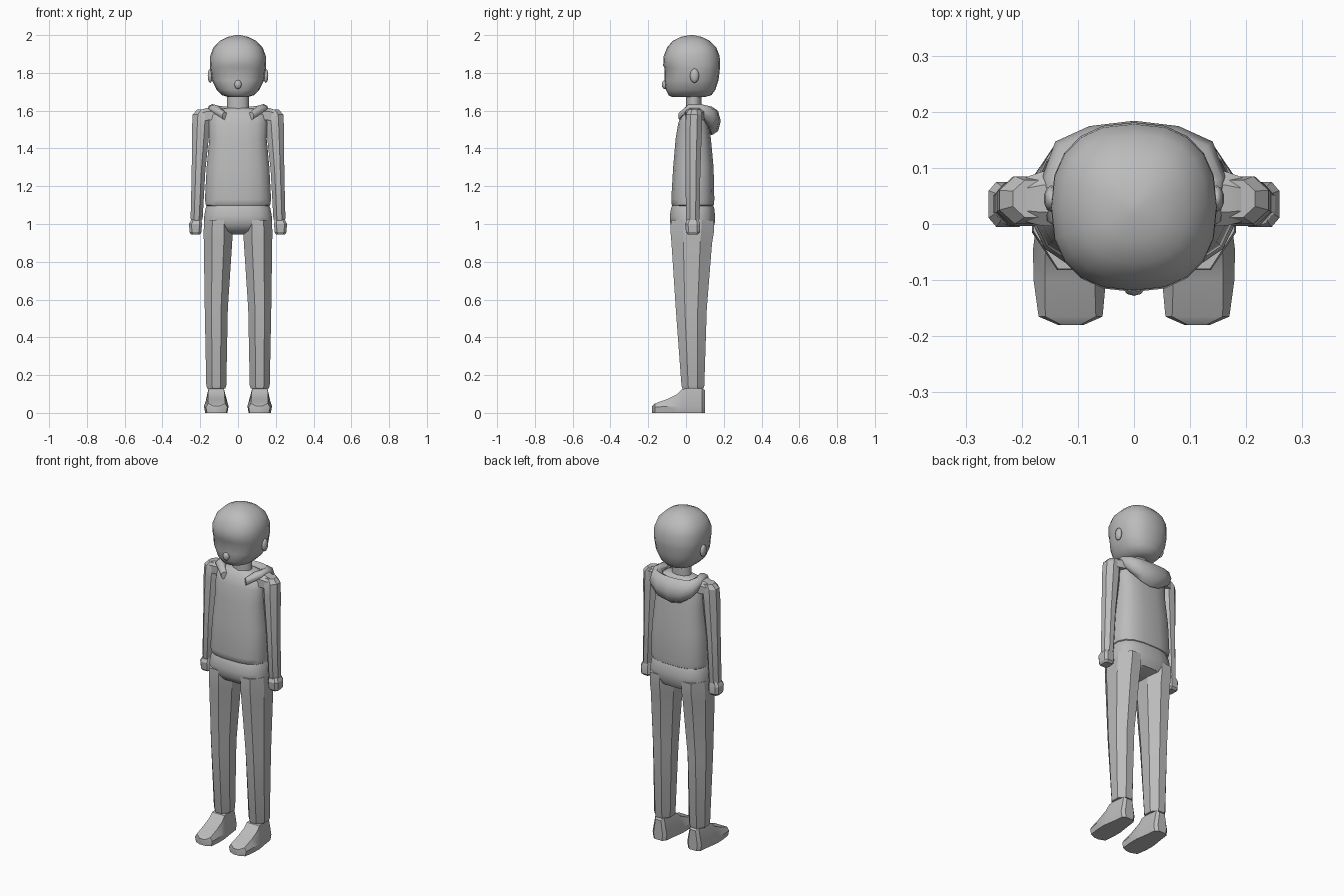
import bpy, bmesh, math
from mathutils import Vector

if "Cube" in bpy.data.objects:
    bpy.data.objects.remove(bpy.data.objects["Cube"])

GREY = (0.5, 0.5, 0.5, 1)
mat = bpy.data.materials.new("plain grey")
mat.use_nodes = True
mat.diffuse_color = GREY
mat.node_tree.nodes["Principled BSDF"].inputs["Base Color"].default_value = GREY


def finish(name, bm, angle):
    bmesh.ops.recalc_face_normals(bm, faces=bm.faces)
    mesh = bpy.data.meshes.new(name)
    bm.to_mesh(mesh)
    bm.free()
    mesh.materials.append(mat)
    ob = bpy.data.objects.new(name, mesh)
    bpy.context.collection.objects.link(ob)
    bpy.ops.object.select_all(action='DESELECT')
    ob.select_set(True)
    bpy.context.view_layer.objects.active = ob
    bpy.ops.object.shade_smooth_by_angle(angle=math.radians(angle))
    return ob


def loft(name, rings, angle=25, side=1):
    """Skin a list of equal-sized point rings and cap both ends."""
    bm = bmesh.new()
    rows = [[bm.verts.new((p[0] * side, p[1], p[2])) for p in r] for r in rings]
    n = len(rows[0])
    for a, b in zip(rows, rows[1:]):
        for i in range(n):
            j = (i + 1) % n
            bm.faces.new((a[i], a[j], b[j], b[i]))
    bm.faces.new(rows[0])
    bm.faces.new(rows[-1])
    return finish(name, bm, angle)


def ring(z, cx, rx, y0, y1, n=8, power=2.0, turn=0.5):
    """Horizontal rounded section that fills the given width and depth."""
    pts = []
    for i in range(n):
        t = (i + turn) * math.tau / n
        c, s = math.cos(t), math.sin(t)
        pts.append((math.copysign(abs(c) ** (2 / power), c),
                    math.copysign(abs(s) ** (2 / power), s)))
    mx, my = max(p[0] for p in pts), max(p[1] for p in pts)
    cy, ry = (y0 + y1) / 2, (y1 - y0) / 2
    return [Vector((cx + rx * x / mx, cy + ry * y / my, z)) for x, y in pts]


def ball(name, centre, size, angle=60):
    bm = bmesh.new()
    bmesh.ops.create_uvsphere(bm, u_segments=10, v_segments=6, radius=1)
    for v in bm.verts:
        v.co = Vector(centre) + Vector([a * b for a, b in zip(v.co, size)])
    return finish(name, bm, angle)


# head: height, half width, front, back (with a small brow step)
head = [(1.672, .05, -.075, .10), (1.682, .085, -.092, .135), (1.71, .113, -.107, .155),
        (1.76, .138, -.114, .172), (1.825, .147, -.113, .18), (1.838, .148, -.121, .181),
        (1.89, .147, -.118, .178), (1.935, .13, -.10, .16), (1.97, .095, -.07, .125),
        (1.99, .055, -.03, .085), (2.0, .012, .02, .04)]
loft("head", [ring(z, 0, w, a, b, 20, 2.4, 0) for z, w, a, b in head], 50)
ball("nose", (0, -.112, 1.738), (.02, .016, .024))
loft("neck", [ring(z, 0, .057, .0, .082, 10) for z in (1.57, 1.7)], 50)

# sweater body
torso = [(1.09, .158, -.065, .135), (1.10, .17, -.075, .147), (1.13, .175, -.078, .15),
         (1.3, .166, -.068, .146), (1.45, .152, -.055, .132), (1.53, .155, -.042, .122),
         (1.58, .15, -.025, .11), (1.605, .11, -.005, .10), (1.615, .06, .005, .09)]
loft("sweater_body", [ring(z, 0, w, a, b, 16, 2.8) for z, w, a, b in torso], 40)

# hood: centre x, y, z, thickness and half height, from front tip to middle back
half = [(.07, -.03, 1.572, .018, .022), (.125, .01, 1.612, .03, .02),
        (.135, .075, 1.60, .03, .035), (.108, .12, 1.57, .042, .055),
        (.058, .135, 1.552, .045, .07), (0, .137, 1.545, .047, .075)]
path = half + [(-x, y, z, r, h) for x, y, z, r, h in half[-2::-1]]
sections = []
for x, y, z, r, h in path:
    out = Vector((x, y - .03, 0)).normalized()
    sections.append([Vector((x, y, z)) + out * r * math.cos(t) + Vector((0, 0, h * math.sin(t)))
                     for t in [i * math.tau / 8 for i in range(8)]])
loft("hood", sections, 50)

# trousers
hips = [(.945, .05, -.02, .08), (.965, .13, -.06, .135), (1.0, .18, -.083, .152),
        (1.04, .179, -.086, .154), (1.08, .172, -.08, .15), (1.10, .165, -.072, .143)]
loft("trouser_hips", [ring(z, 0, w, a, b, 16, 2.7) for z, w, a, b in hips], 35)

LEG = [(.13, .115, .048, -.02, .093), (.145, .115, .053, -.024, .097),
       (.55, .115, .061, -.054, .11), (.9, .106, .075, -.077, .138),
       (.96, .105, .077, -.082, .148), (1.02, .105, .074, -.08, .148)]
ARM = [(1.015, .221, .027, .005, .068), (1.03, .219, .032, .0, .072),
       (1.28, .209, .036, -.003, .076), (1.5, .197, .047, -.004, .084),
       (1.58, .193, .047, .0, .085), (1.605, .18, .036, .012, .078)]
HAND = [(.945, .225, .024, .008, .064), (.957, .225, .032, .0, .074),
        (1.0, .225, .034, -.005, .075), (1.03, .219, .025, .01, .065)]
# shoe: y, inner x, outer x, height, top inset
SHOE = [(.1, .085, .145, .12, .012), (.085, .068, .162, .132, .018),
        (.02, .06, .17, .134, .018), (-.022, .054, .177, .125, .02),
        (-.045, .05, .18, .1, .022), (-.1, .05, .179, .073, .02),
        (-.165, .056, .17, .05, .012), (-.18, .09, .135, .036, .006)]


def shoe_section(y, a, b, h, inset):
    mid = min(.035, h * .6)
    return [Vector(p) for p in ((a + .006, y, 0), (b - .006, y, 0), (b, y, mid),
                                (b - inset, y, h), (a + inset, y, h), (a, y, mid))]


for label, side in (("left", 1), ("right", -1)):
    loft(label + "_leg", [ring(*r) for r in LEG], 25, side)
    loft(label + "_arm", [ring(*r) for r in ARM], 25, side)
    loft(label + "_hand", [ring(*r, power=3.5) for r in HAND], 25, side)
    loft(label + "_shoe", [shoe_section(*s) for s in SHOE], 30, side)
    ball(label + "_ear", (side * .147, .045, 1.785), (.014, .024, .038))
    # sloping shoulder between neck and sleeve
    slope = [(.10, .05, 1.585, .055, .03), (.165, .045, 1.582, .048, .033),
             (.205, .043, 1.575, .036, .025)]
    loft(label + "_shoulder", [[Vector((x, y + d * a, z + h * b)) for a, b in
         ((-1, -1), (1, -1), (1, .4), (.5, 1), (-.5, 1), (-1, .4))]
         for x, y, z, d, h in slope], 25, side)
